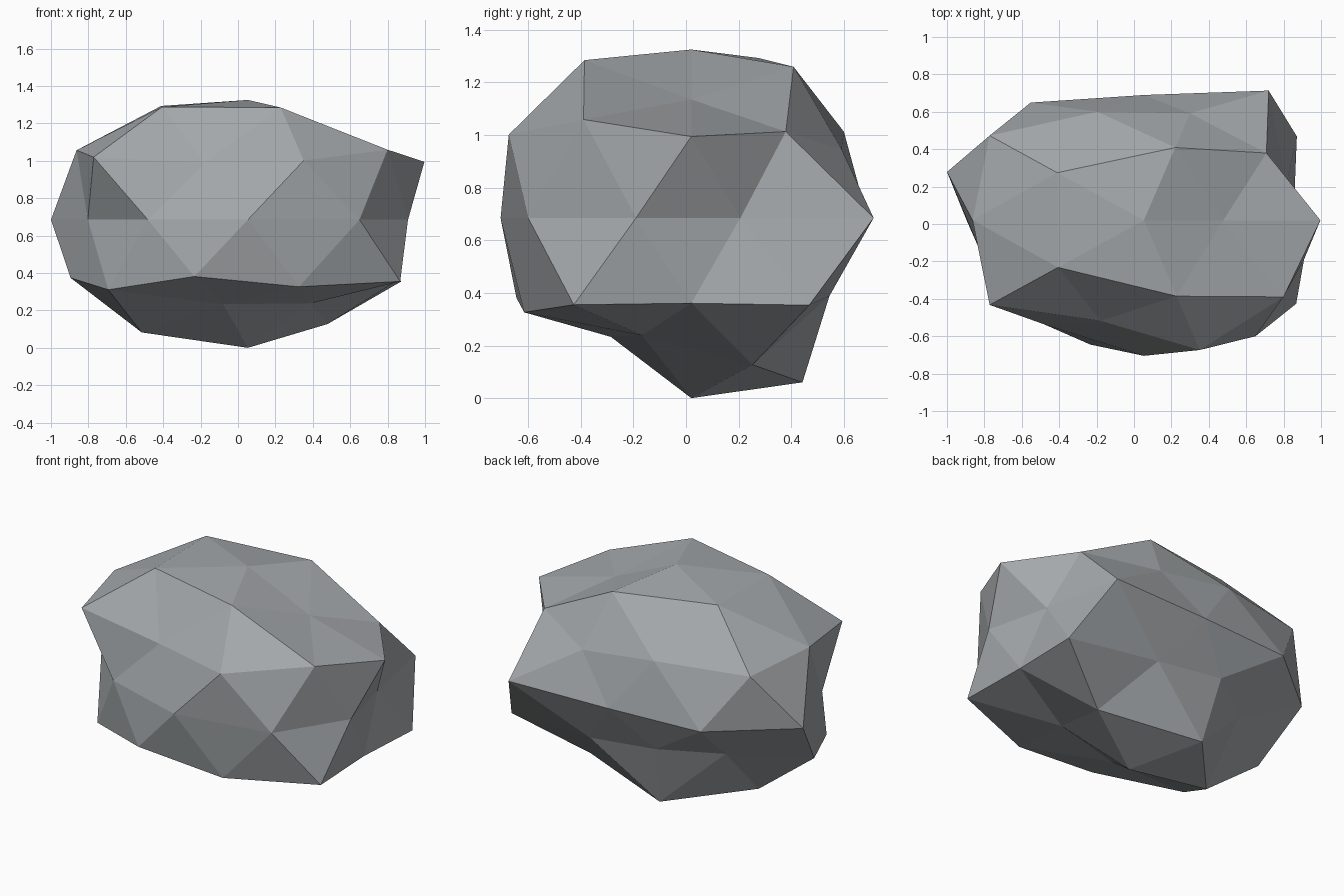
import bpy, bmesh, math
from mathutils import Vector

if "Cube" in bpy.data.objects:
    bpy.data.objects.remove(bpy.data.objects["Cube"])

# Bulge factors per latitude ring (height on the unit sphere),
# listed counter-clockwise starting from +x
RINGS = {
    1.0: [0.976],
    0.8507: [0.807, 1.03, 1.09, 1.08, 1.075],
    0.5257: [0.952, 0.95, 1.077, 0.88, 1.085],
    0.4472: [1.055, 0.89, 1.14, 1.14, 1.08],
    0.0: [0.80, 1.135, 0.887, 1.03, 1.107, 0.90, 0.91, 0.96, 1.015, 0.90],
    -0.4472: [1.13, 0.83, 1.06, 1.035, 1.125],
    -0.5257: [0.94, 0.86, 0.80, 1.085, 1.04],
    -0.8507: [1.0, 1.12, 1.08, 0.81, 0.80],
    -1.0: [1.044],
}
CENTRE = Vector((0.053, 0.02, 0.685))
SCALE = Vector((1.0, 0.755, 0.656))


def azimuth(p):
    return (math.atan2(p.y, p.x) + 0.01) % (2 * math.pi)


# Stone colour
stone = bpy.data.materials.new("stone grey")
stone.diffuse_color = (0.37, 0.39, 0.405, 1)
stone.use_nodes = True
stone.node_tree.nodes["Principled BSDF"].inputs["Base Color"].default_value = stone.diffuse_color

# Boulder: low-poly ball, each corner pushed in or out, then squashed
bm = bmesh.new()
bmesh.ops.create_icosphere(bm, subdivisions=2, radius=1)
groups = {z: [] for z in RINGS}
for v in bm.verts:
    v.co.normalize()
    groups[min(RINGS, key=lambda z: abs(z - v.co.z))].append(v)
for z, verts in groups.items():
    verts.sort(key=lambda v: azimuth(v.co))
    for v, r in zip(verts, RINGS[z]):
        v.co = CENTRE + v.co * SCALE * r
bmesh.ops.recalc_face_normals(bm, faces=bm.faces)

mesh = bpy.data.meshes.new("boulder")
bm.to_mesh(mesh)
bm.free()
mesh.materials.append(stone)
bpy.context.collection.objects.link(bpy.data.objects.new("boulder", mesh))
